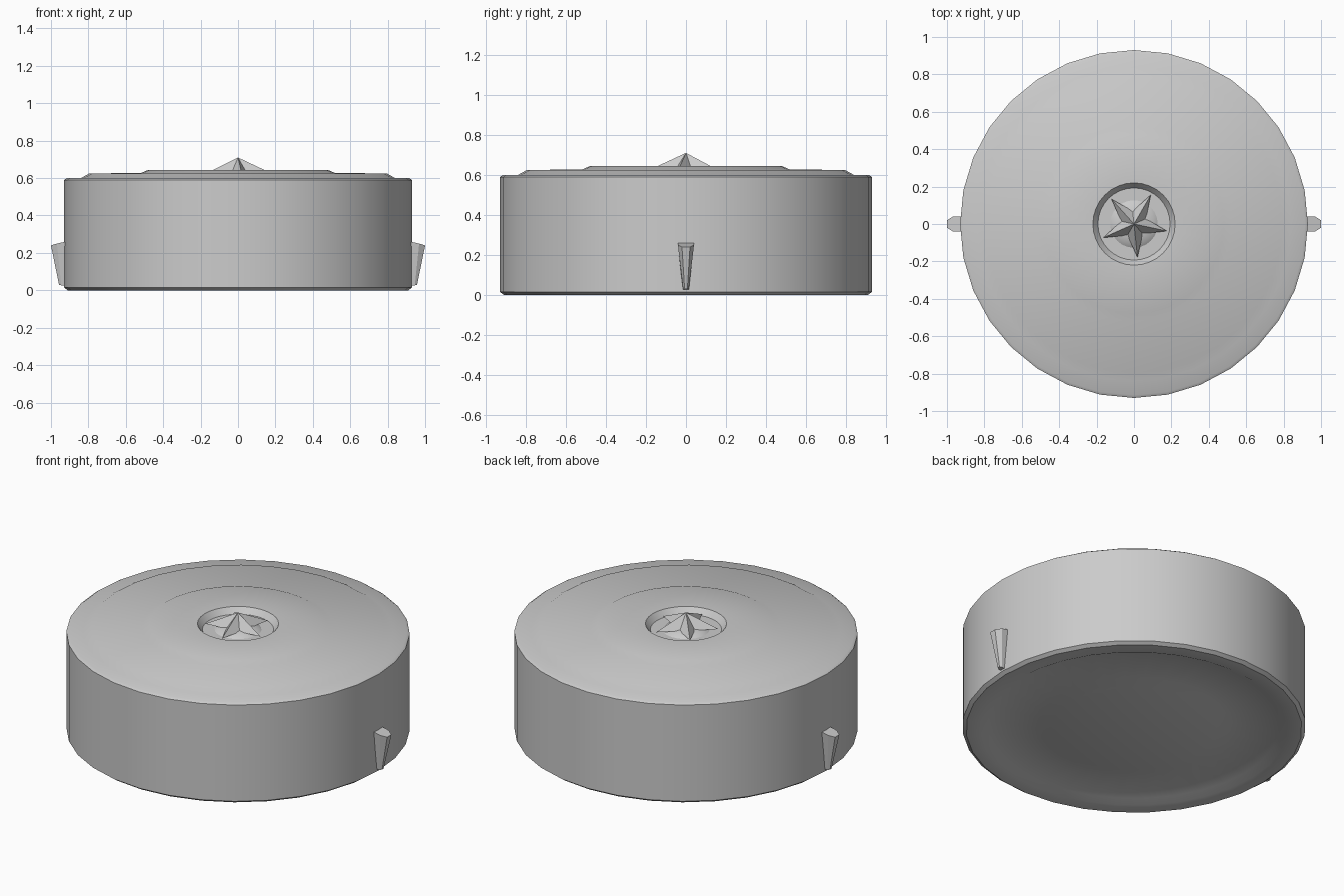
import bpy, bmesh, math

if "Cube" in bpy.data.objects:
    bpy.data.objects.remove(bpy.data.objects["Cube"])

grey = bpy.data.materials.new("light grey metal")
grey.diffuse_color = (0.6, 0.6, 0.6, 1)
grey.use_nodes = True
grey.node_tree.nodes["Principled BSDF"].inputs["Base Color"].default_value = grey.diffuse_color


def finish(name, bm, smooth):
    bmesh.ops.recalc_face_normals(bm, faces=bm.faces)
    me = bpy.data.meshes.new(name)
    bm.to_mesh(me)
    bm.free()
    me.materials.append(grey)
    ob = bpy.data.objects.new(name, me)
    bpy.context.scene.collection.objects.link(ob)
    if smooth:
        bpy.ops.object.select_all(action='DESELECT')
        ob.select_set(True)
        bpy.context.view_layer.objects.active = ob
        bpy.ops.object.shade_smooth_by_angle(angle=math.radians(35))
    return ob


def loft(bm, loops):
    """Bridge equal-length loops of points and cap both ends."""
    rings = [[bm.verts.new(p) for p in loop] for loop in loops]
    n = len(rings[0])
    for a, b in zip(rings, rings[1:]):
        for i in range(n):
            j = (i + 1) % n
            bm.faces.new((a[i], a[j], b[j], b[i]))
    bm.faces.new(rings[0])
    bm.faces.new(rings[-1])


def lathe(name, profile, sides):
    bm = bmesh.new()
    loft(bm, [[(r * math.cos(math.tau * i / sides), r * math.sin(math.tau * i / sides), z)
               for i in range(sides)] for r, z in profile])
    return finish(name, bm, True)


# round tin body: stepped underside, wall, stepped lid and central well
lathe("tin_body", [
    (0.45, 0.0), (0.52, 0.02), (0.79, 0.02), (0.83, 0.0), (0.91, 0.0),
    (0.93, 0.015), (0.93, 0.59), (0.915, 0.60), (0.84, 0.60), (0.795, 0.625),
    (0.52, 0.627), (0.48, 0.644), (0.22, 0.644), (0.193, 0.61)], 32)

# low dome under the star
lathe("well_dome", [(0.13, 0.608), (0.11, 0.622), (0.07, 0.632), (0.03, 0.636)], 24)

# five-pointed faceted star with raised centre
bm = bmesh.new()
rim = []
for i in range(10):
    a = math.radians(60 + 36 * i)
    r = 0.18 if i % 2 == 0 else 0.07
    rim.append(bm.verts.new((r * math.cos(a), r * math.sin(a), 0.627)))
apex = bm.verts.new((0, 0, 0.71))
for i in range(10):
    bm.faces.new((rim[i], rim[(i + 1) % 10], apex))
bm.faces.new(rim)
finish("star", bm, False)

# tapered side lugs, one on each side
top = [(0.90, -0.04, 0.265), (0.968, -0.04, 0.25), (1.0, -0.02, 0.24),
       (1.0, 0.02, 0.24), (0.968, 0.04, 0.25), (0.90, 0.04, 0.265)]
bottom = [(0.90, -0.016, 0.025), (0.945, -0.014, 0.027), (0.957, -0.007, 0.03),
          (0.957, 0.007, 0.03), (0.945, 0.014, 0.027), (0.90, 0.016, 0.025)]
for side, name in ((1, "right_lug"), (-1, "left_lug")):
    bm = bmesh.new()
    loft(bm, [[(side * x, y, z) for x, y, z in loop] for loop in (bottom, top)])
    finish(name, bm, False)
